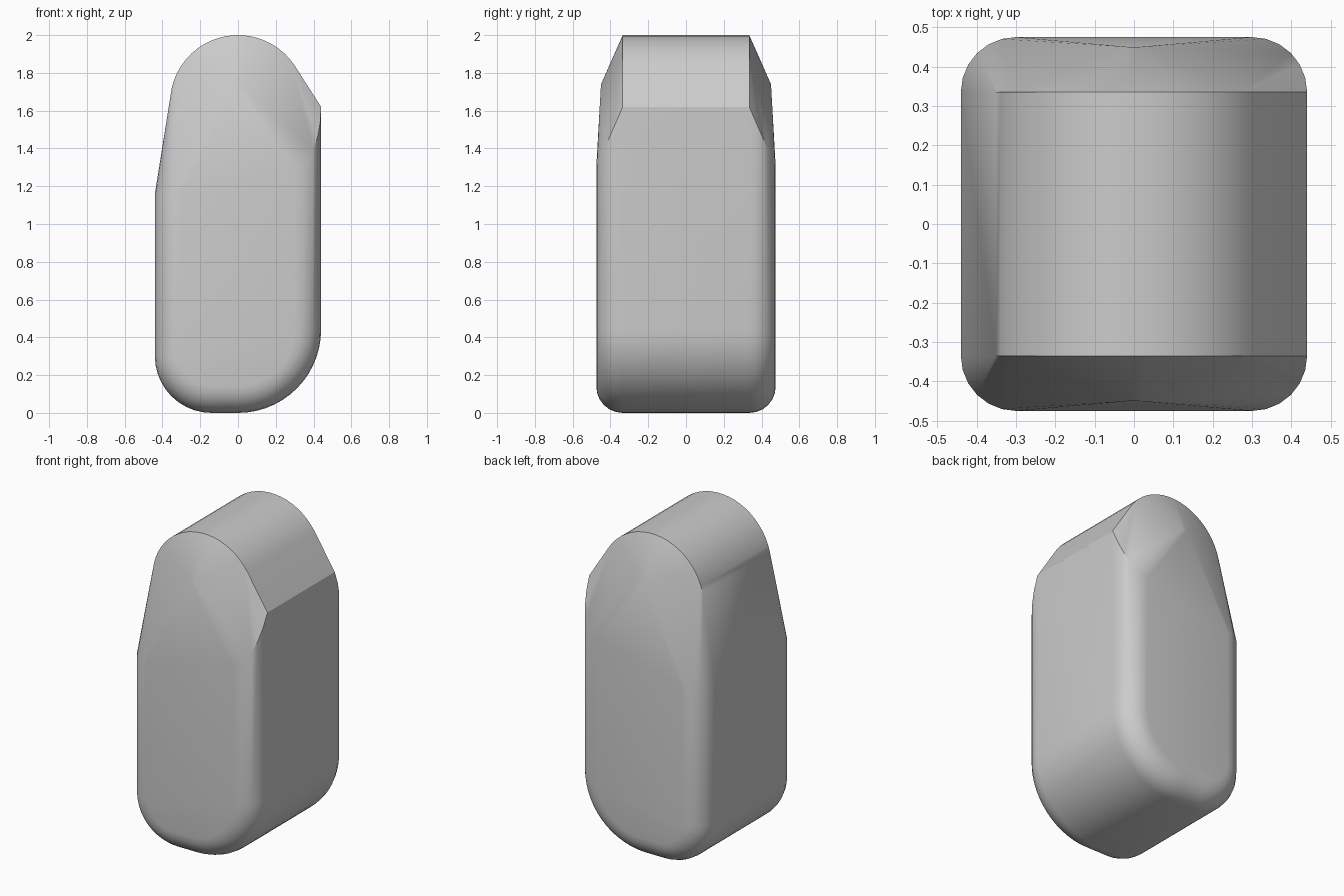
import bpy
import bmesh
from math import sin, cos, radians

cube = bpy.data.objects.get("Cube")
if cube:
    bpy.data.objects.remove(cube, do_unlink=True)

HALF_WIDTH = 0.44
RIM_Y = 0.335        # where the side band meets the rounded edge
ROUND = 0.14         # radius of the rounded edge
STEPS = 6


def arc(cx, cz, r, start, end, count):
    """Points on an arc in the x-z plane, angles in degrees."""
    angles = [radians(start + (end - start) * i / count) for i in range(count + 1)]
    return [(cx + r * cos(a), cz + r * sin(a)) for a in angles]


def lower_outline(inset, right_top):
    """Left side, rounded bottom and right side, shrunk by the inset."""
    side = HALF_WIDTH - inset
    left = arc(-0.14, 0.30, 0.30 - inset, 180, 270, 10)
    right = arc(0.0, 0.44, 0.44 - inset, 270, 360, 14)
    return [(-side, 1.16)] + left + right + [(side, right_top)]


# Points of one half: domed top rim, rounded lower edge, peak of the front facets
points = [(x, RIM_Y, z) for x, z in arc(0, 1.64, 0.36, 167, 33, 20)]
for i in range(STEPS + 1):
    a = radians(90 * i / STEPS)
    inset = ROUND * (1 - cos(a))
    y = RIM_Y + ROUND * sin(a)
    right_top = 1.62 - 0.32 * sin(a)
    points += [(x, y, z) for x, z in lower_outline(inset, right_top)]
points += [(-0.015, 0.45, 1.74), (0.015, 0.45, 1.74)]

# Wrap both mirrored halves in one closed skin
bm = bmesh.new()
for x, y, z in points:
    for side in (-1, 1):
        bm.verts.new((x, side * y, z))
bmesh.ops.remove_doubles(bm, verts=bm.verts[:], dist=0.0005)
hull = bmesh.ops.convex_hull(bm, input=bm.verts[:])
loose = {v for v in hull["geom_interior"] + hull["geom_unused"]
         if isinstance(v, bmesh.types.BMVert)}
bmesh.ops.delete(bm, geom=list(loose), context="VERTS")
bmesh.ops.dissolve_limit(bm, angle_limit=radians(0.5),
                         verts=bm.verts[:], edges=bm.edges[:])
bmesh.ops.recalc_face_normals(bm, faces=bm.faces[:])

mesh = bpy.data.meshes.new("rounded_block")
bm.to_mesh(mesh)
bm.free()
block = bpy.data.objects.new("rounded_block", mesh)
bpy.context.collection.objects.link(block)

# Plain grey surface
grey = bpy.data.materials.new("light_grey")
grey.use_nodes = True
colour = (0.6, 0.6, 0.6, 1)
grey.diffuse_color = colour
grey.node_tree.nodes["Principled BSDF"].inputs["Base Color"].default_value = colour
mesh.materials.append(grey)

bpy.ops.object.select_all(action="DESELECT")
block.select_set(True)
bpy.context.view_layer.objects.active = block
bpy.ops.object.shade_smooth_by_angle(angle=radians(30))
